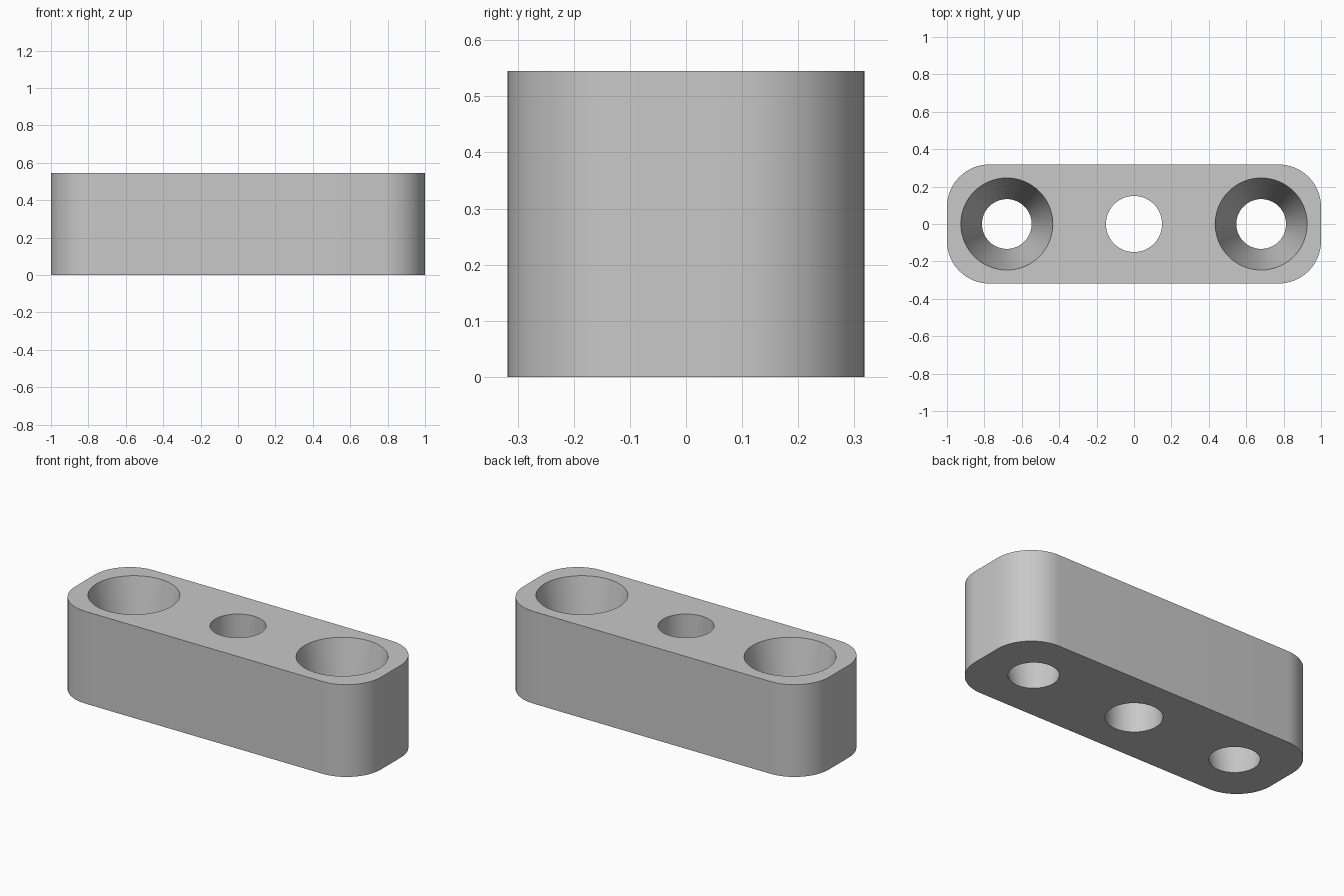
import bpy, bmesh
from mathutils import Matrix

cube = bpy.data.objects.get("Cube")
if cube:
    bpy.data.objects.remove(cube, do_unlink=True)

LENGTH, WIDTH, HEIGHT = 2.0, 0.636, 0.545
CORNER = 0.227
OVER = 0.05  # how far the cutters stick out of the block

grey = bpy.data.materials.new("plain grey")
grey.use_nodes = True
grey.diffuse_color = (0.58, 0.58, 0.58, 1)
grey.node_tree.nodes["Principled BSDF"].inputs["Base Color"].default_value = grey.diffuse_color


def make_object(name, bm):
    mesh = bpy.data.meshes.new(name)
    bm.to_mesh(mesh)
    bm.free()
    mesh.materials.append(grey)
    obj = bpy.data.objects.new(name, mesh)
    bpy.context.collection.objects.link(obj)
    return obj


def hole_cutter(name, x, bottom, top):
    # Extend the taper past both faces so the rims keep their radii
    extra = (top - bottom) / HEIGHT * OVER
    bm = bmesh.new()
    bmesh.ops.create_cone(bm, cap_ends=True, segments=64,
                          radius1=bottom - extra, radius2=top + extra,
                          depth=HEIGHT + 2 * OVER,
                          matrix=Matrix.Translation((x, 0, HEIGHT / 2)))
    cutter = make_object(name, bm)
    cutter.hide_render = True
    return cutter


# Block with rounded upright corners
bm = bmesh.new()
bmesh.ops.create_cube(bm, size=1, matrix=Matrix.Translation((0, 0, HEIGHT / 2))
                      @ Matrix.Diagonal((LENGTH, WIDTH, HEIGHT, 1)))
upright = [e for e in bm.edges if abs(e.verts[0].co.z - e.verts[1].co.z) > 0.1]
bmesh.ops.bevel(bm, geom=upright, offset=CORNER, offset_type='OFFSET',
                segments=16, profile=0.5, affect='EDGES')
block = make_object("mounting_block", bm)

# Straight centre hole and a tapered hole at each end
cutters = [hole_cutter("centre_hole", 0, 0.15, 0.15),
           hole_cutter("left_tapered_hole", 0.68, 0.133, 0.246),
           hole_cutter("right_tapered_hole", -0.68, 0.133, 0.246)]

bpy.ops.object.select_all(action='DESELECT')
block.select_set(True)
bpy.context.view_layer.objects.active = block
for cutter in cutters:
    cut = block.modifiers.new(cutter.name, 'BOOLEAN')
    cut.operation = 'DIFFERENCE'
    cut.solver = 'EXACT'
    cut.object = cutter
    bpy.ops.object.modifier_apply(modifier=cut.name)
    bpy.data.objects.remove(cutter, do_unlink=True)

# Smooth the walls, keep the rims sharp
bpy.ops.object.shade_smooth_by_angle(angle=0.6)
